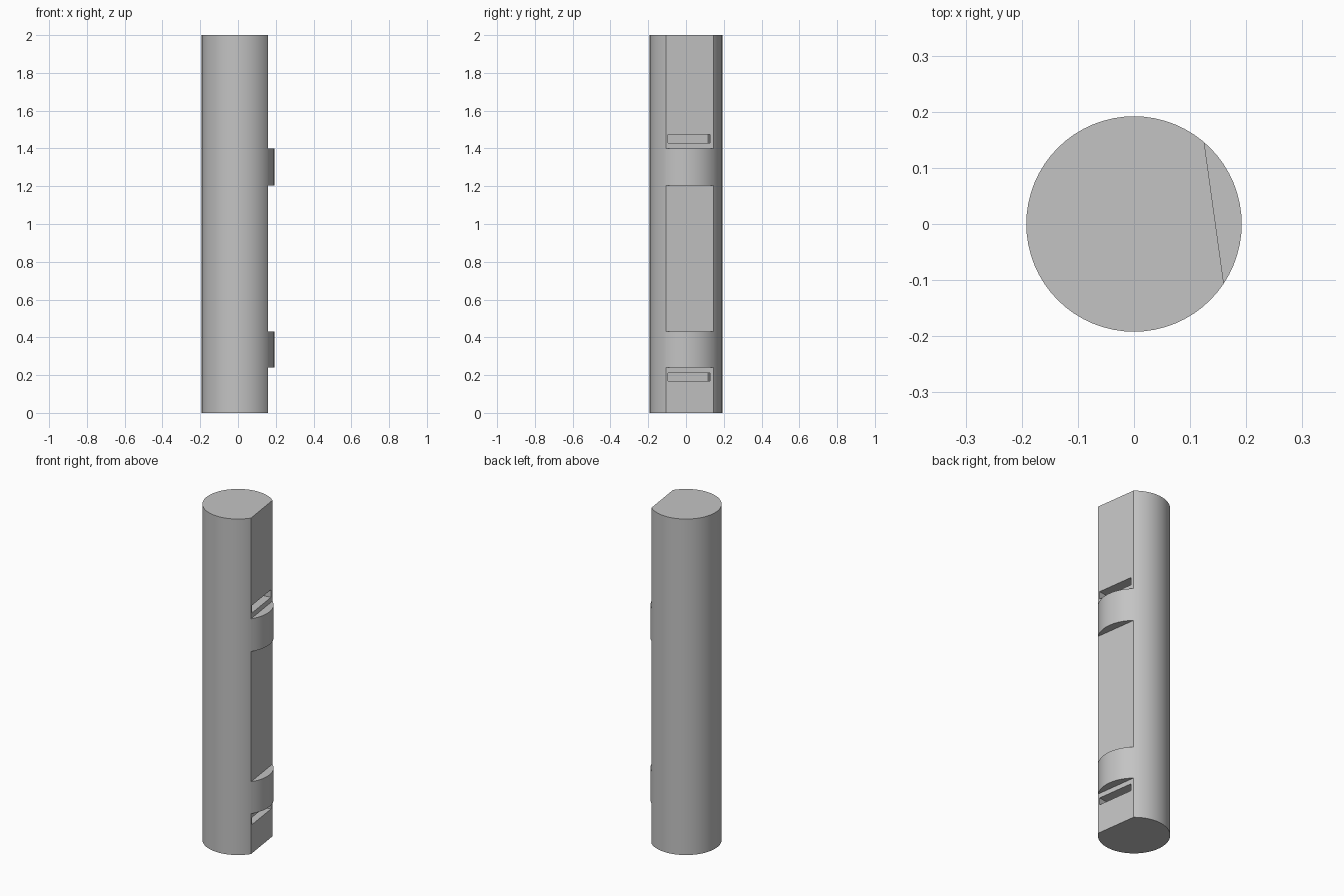
import bpy
import math
from mathutils import Matrix

RADIUS, HEIGHT = 0.192, 2.0
FLAT_DIST = 0.144                 # axis to flat
SLOT_DEPTH = 0.08
TURN = Matrix.Rotation(math.radians(7.9), 4, 'Z')   # direction the flat faces

cube = bpy.data.objects.get("Cube")
if cube:
    bpy.data.objects.remove(cube, do_unlink=True)

grey = bpy.data.materials.new("grey")
grey.use_nodes = True
colour = (0.55, 0.55, 0.55, 1)
grey.diffuse_color = colour
grey.node_tree.nodes["Principled BSDF"].inputs["Base Color"].default_value = colour

# Round rod
bpy.ops.mesh.primitive_cylinder_add(vertices=64, radius=RADIUS, depth=HEIGHT,
                                    location=(0, 0, HEIGHT / 2))
rod = bpy.context.object
rod.name = "notched_rod"
rod.data.materials.append(grey)


def cut(name, x, y, z):
    """Remove a box, given by ranges along the flat's own axes, from the rod."""
    ranges = (x, y, z)
    centre = [(a + b) / 2 for a, b in ranges]
    size = [b - a for a, b in ranges]
    bpy.ops.mesh.primitive_cube_add(size=1)
    cutter = bpy.context.object
    cutter.name = name
    cutter.hide_render = True
    cutter.data.transform(TURN @ Matrix.Translation(centre) @ Matrix.Diagonal((*size, 1)))
    cutter.data.materials.append(grey)
    bpy.context.view_layer.objects.active = rod
    mod = rod.modifiers.new(name, 'BOOLEAN')
    mod.operation = 'DIFFERENCE'
    mod.solver = 'EXACT'
    mod.object = cutter
    bpy.ops.object.modifier_apply(modifier=mod.name)
    bpy.data.objects.remove(cutter, do_unlink=True)


# Flats, leaving two full round bands between them
for z in ((-0.1, 0.24), (0.43, 1.205), (1.4, 2.1)):
    cut("flat_cutter", (FLAT_DIST, 0.4), (-0.4, 0.4), z)

# Slots sunk into the flats beside the bands
for z in ((0.17, 0.212), (1.43, 1.475)):
    cut("slot_cutter", (FLAT_DIST - SLOT_DEPTH, 0.17), (-0.116, 0.109), z)

bpy.ops.object.select_all(action='DESELECT')
rod.select_set(True)
bpy.context.view_layer.objects.active = rod
bpy.ops.object.shade_smooth_by_angle(angle=math.radians(20))
